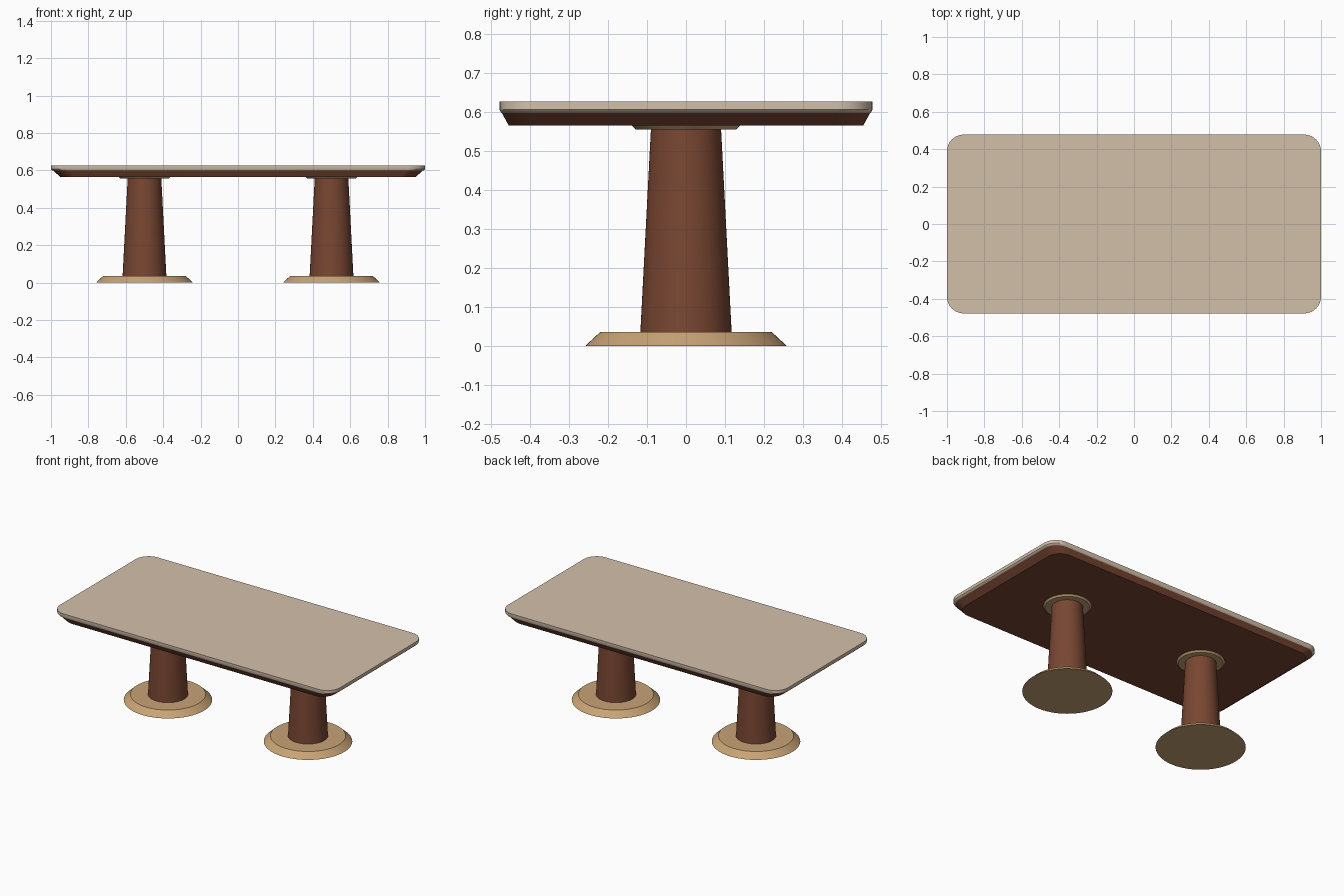
import bpy, bmesh
from math import sin, cos, pi, radians

cube = bpy.data.objects.get("Cube")
if cube:
    bpy.data.objects.remove(cube, do_unlink=True)


def material(name, color):
    mat = bpy.data.materials.new(name)
    mat.use_nodes = True
    mat.diffuse_color = (*color, 1)
    bsdf = next(n for n in mat.node_tree.nodes if n.type == 'BSDF_PRINCIPLED')
    bsdf.inputs["Base Color"].default_value = (*color, 1)
    return mat


cream = material("cream", (0.65, 0.53, 0.40))
tan = material("tan_wood", (0.58, 0.37, 0.18))
brown = material("brown_wood", (0.19, 0.062, 0.032))


def loft(name, rings, mat, location=(0, 0, 0)):
    """Skin a stack of equal-length closed rings and cap both ends."""
    bm = bmesh.new()
    loops = [[bm.verts.new(p) for p in ring] for ring in rings]
    n = len(loops[0])
    for a, b in zip(loops, loops[1:]):
        for i in range(n):
            j = (i + 1) % n
            bm.faces.new((a[i], a[j], b[j], b[i]))
    bm.faces.new(loops[0][::-1])
    bm.faces.new(loops[-1])
    bmesh.ops.recalc_face_normals(bm, faces=bm.faces)
    mesh = bpy.data.meshes.new(name)
    bm.to_mesh(mesh)
    bm.free()
    mesh.materials.append(mat)
    obj = bpy.data.objects.new(name, mesh)
    obj.location = location
    bpy.context.collection.objects.link(obj)
    bpy.ops.object.select_all(action='DESELECT')
    obj.select_set(True)
    bpy.context.view_layer.objects.active = obj
    bpy.ops.object.shade_smooth_by_angle(angle=radians(30))
    return obj


def rounded_rect(hx, hy, r, z, steps=10):
    points = []
    for k, (sx, sy) in enumerate([(1, 1), (-1, 1), (-1, -1), (1, -1)]):
        for i in range(steps + 1):
            a = (k + i / steps) * pi / 2
            points.append((sx * (hx - r) + r * cos(a), sy * (hy - r) + r * sin(a), z))
    return points


def circle(r, z, n=64):
    return [(r * cos(2 * pi * i / n), r * sin(2 * pi * i / n), z) for i in range(n)]


def slab(name, profile, mat):
    """Rounded rectangular slab from (scale, height) pairs."""
    return loft(name, [rounded_rect(s, 0.478 * s, 0.09 * s, z) for s, z in profile], mat)


# Table top with a softened lower edge, on a tapered apron
slab("table_top", [(0.988, 0.598), (0.995, 0.601), (1, 0.607), (1, 0.627)], cream)
slab("apron", [(0.95, 0.565), (0.988, 0.598)], brown)

# Two pedestals: foot plate, tapered column and collar under the top
for side, x in (("right", -0.5), ("left", 0.5)):
    parts = [("foot", [(0.259, 0), (0.22, 0.036)], tan),
             ("column", [(0.117, 0.036), (0.09, 0.555)], brown),
             ("collar", [(0.128, 0.555), (0.139, 0.565)], tan)]
    for part, profile, mat in parts:
        loft(f"{side}_{part}", [circle(r, z) for r, z in profile], mat, (x, 0, 0))
